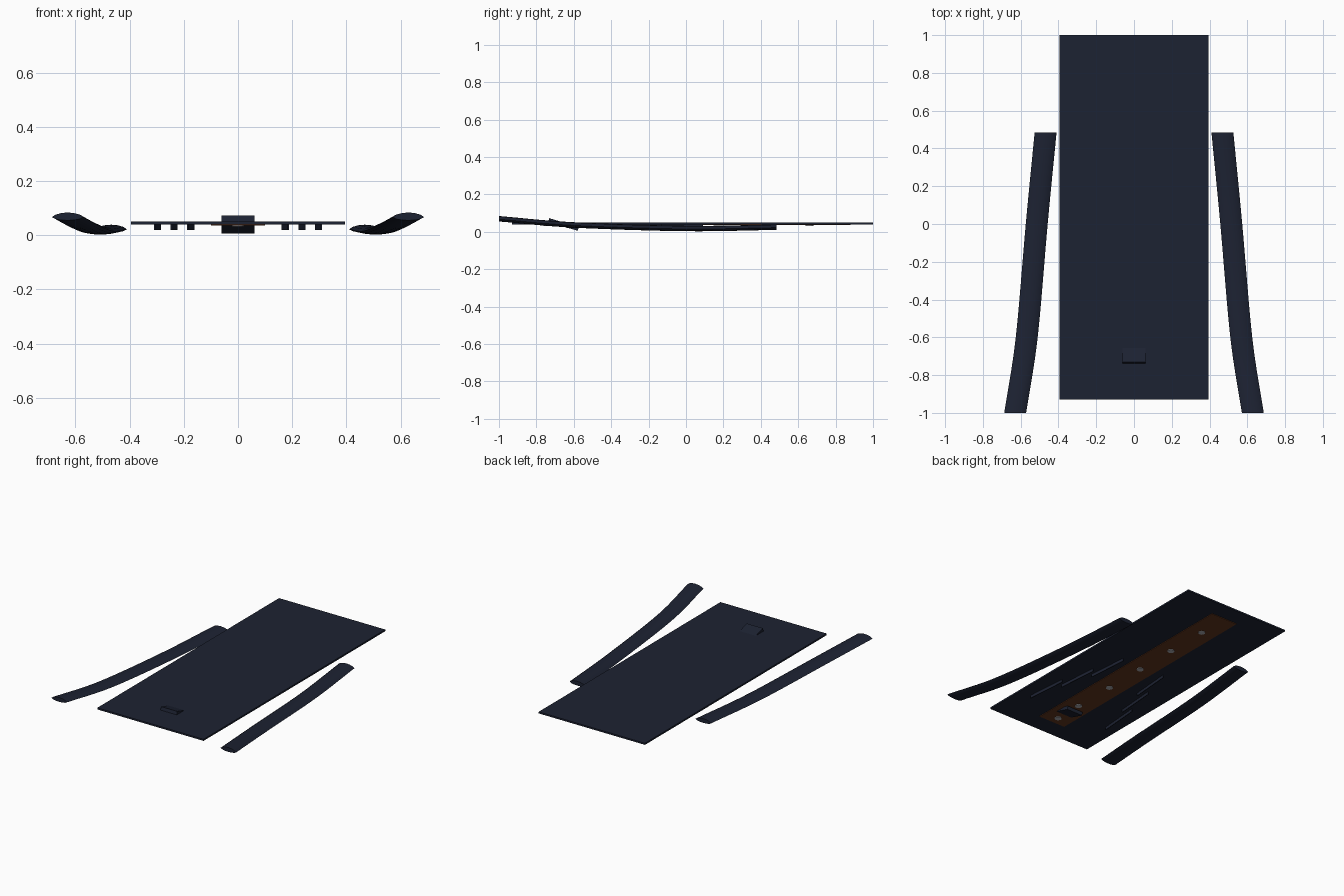
import bpy, bmesh, math
from mathutils import Vector

if "Cube" in bpy.data.objects:
    bpy.data.objects.remove(bpy.data.objects["Cube"])


def material(name, rgb):
    m = bpy.data.materials.new(name)
    m.diffuse_color = (*rgb, 1)
    m.use_nodes = True
    m.node_tree.nodes["Principled BSDF"].inputs["Base Color"].default_value = m.diffuse_color
    return m


NAVY = material("navy", (0.012, 0.016, 0.032))
BROWN = material("brown", (0.12, 0.035, 0.012))
STEEL = material("steel", (0.4, 0.4, 0.42))


def finish(bm, name, mat):
    bmesh.ops.recalc_face_normals(bm, faces=bm.faces)
    me = bpy.data.meshes.new(name)
    bm.to_mesh(me)
    bm.free()
    me.materials.append(mat)
    ob = bpy.data.objects.new(name, me)
    bpy.context.collection.objects.link(ob)
    return ob


def box(name, loc, size, mat, rot=(0, 0, 0)):
    bm = bmesh.new()
    bmesh.ops.create_cube(bm, size=1)
    bmesh.ops.scale(bm, vec=size, verts=bm.verts)
    ob = finish(bm, name, mat)
    ob.location, ob.rotation_euler = loc, rot
    return ob


def path_point(points, t):
    # Catmull-Rom through the control points
    n = len(points) - 1
    i = min(int(t * n), n - 1)
    u = t * n - i
    p1, p2 = Vector(points[i]), Vector(points[i + 1])
    p0 = Vector(points[i - 1]) if i > 0 else 2 * p1 - p2
    p3 = Vector(points[i + 2]) if i + 2 <= n else 2 * p2 - p1
    return 0.5 * (2 * p1 + (p2 - p0) * u + (2 * p0 - 5 * p1 + 4 * p2 - p3) * u * u
                  + (3 * p1 - p0 - 3 * p2 + p3) * u ** 3)


# flat deck
box("deck", (0, 0.035, 0.045), (0.79, 1.93, 0.011), NAVY)

# strip under the deck, with screws
box("under_strip", (0, 0.04, 0.038), (0.2, 1.68, 0.005), BROWN)
for y in (-0.74, -0.54, -0.24, 0.06, 0.36, 0.66):
    bm = bmesh.new()
    bmesh.ops.create_cone(bm, cap_ends=True, segments=16, radius1=0.022, radius2=0.022, depth=0.006)
    finish(bm, "screw", STEEL).location = (0, y, 0.0345)

# tilted block passing through the deck
box("tilted_block", (0, -0.655, 0.039), (0.12, 0.165, 0.022), NAVY, (math.radians(-16), 0, 0))

# thin angled fins below the deck
for s in (-1, 1):
    for x, y in ((0.297, -0.5), (0.236, -0.27), (0.174, -0.05)):
        box("fin", (s * x, y, 0.031), (0.005, 0.28, 0.022), NAVY, (0, 0, s * math.radians(4.5)))

# curved side rails with a domed section
PATH = [(0.468, 0.485, 0.022), (0.515, 0.0, 0.015), (0.568, -0.6, 0.034), (0.629, -1.0, 0.067)]
SECTION = [(-0.058, 0), (-0.045, 0.009), (-0.023, 0.015), (0, 0.017), (0.023, 0.015), (0.045, 0.009),
           (0.058, 0), (0.045, -0.007), (0.023, -0.011), (0, -0.012), (-0.023, -0.011), (-0.045, -0.007)]
for s in (-1, 1):
    bm = bmesh.new()
    rings = []
    for k in range(25):
        c = path_point(PATH, k / 24)
        rings.append([bm.verts.new((s * (c.x + dx), c.y, c.z + dz)) for dx, dz in SECTION])
    n = len(SECTION)
    for a, b in zip(rings, rings[1:]):
        for i in range(n):
            bm.faces.new((a[i], a[(i + 1) % n], b[(i + 1) % n], b[i]))
    bm.faces.new(rings[0])
    bm.faces.new(rings[-1])
    rail = finish(bm, "side_rail", NAVY)
    bpy.context.view_layer.objects.active = rail
    rail.select_set(True)
    bpy.ops.object.shade_smooth_by_angle(angle=math.radians(30))
    rail.select_set(False)
